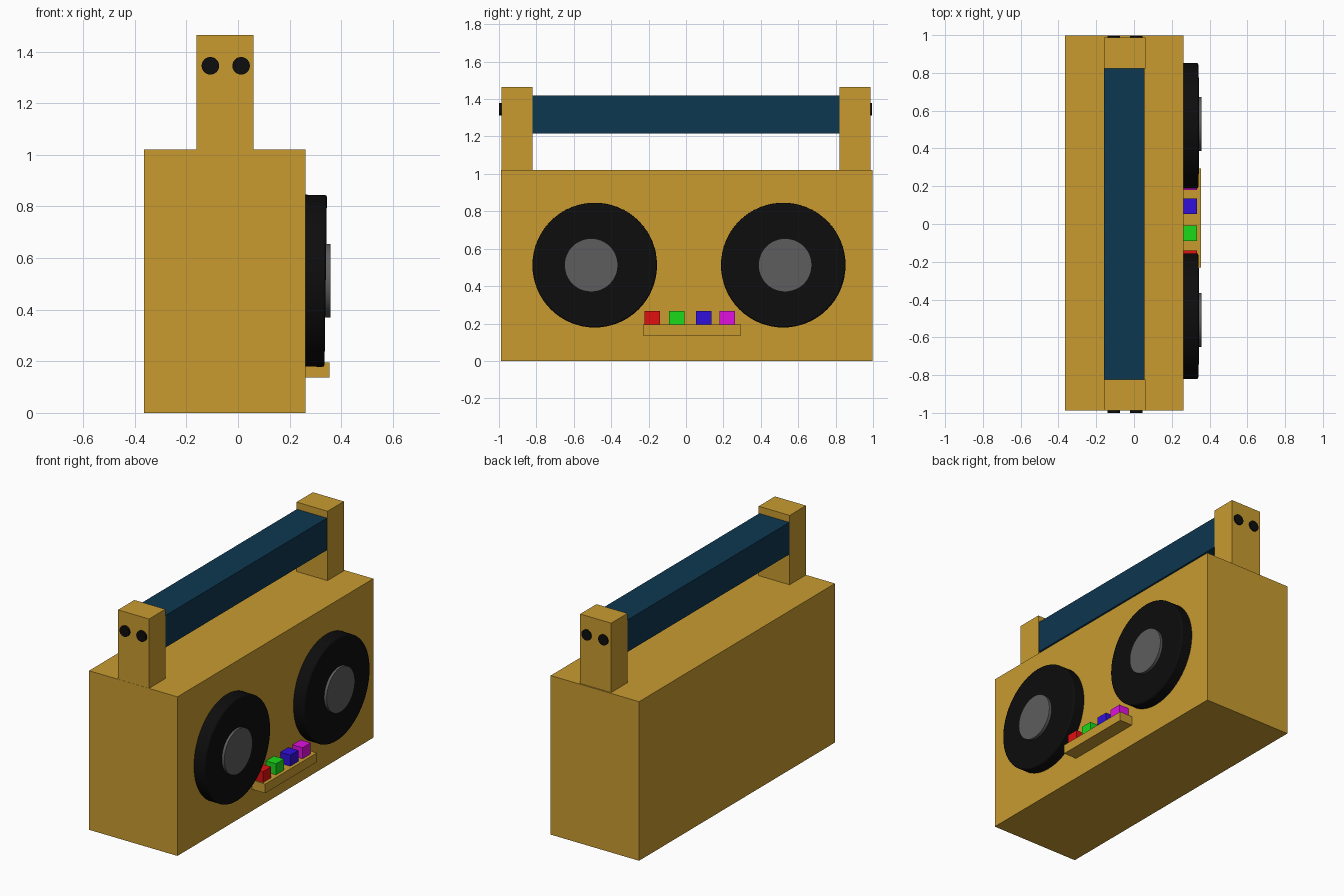
import bpy
import math

if "Cube" in bpy.data.objects:
    bpy.data.objects.remove(bpy.data.objects["Cube"])


def material(name, rgb):
    m = bpy.data.materials.new(name)
    m.diffuse_color = (*rgb, 1)
    m.use_nodes = True
    m.node_tree.nodes["Principled BSDF"].inputs["Base Color"].default_value = m.diffuse_color
    return m


WOOD = material("tan", (0.58, 0.33, 0.03))
BLUE = material("navy", (0.004, 0.038, 0.08))
BLACK = material("black", (0.004, 0.004, 0.004))
GREY = material("dark_grey", (0.11, 0.11, 0.11))


def box(name, x, y, z, mat):
    """Box from (min, max) ranges on each axis."""
    bpy.ops.mesh.primitive_cube_add(
        size=1, location=[(a + b) / 2 for a, b in (x, y, z)])
    ob = bpy.context.object
    ob.name = name
    ob.scale = [b - a for a, b in (x, y, z)]
    bpy.ops.object.transform_apply(location=False, rotation=False, scale=True)
    ob.data.materials.append(mat)
    return ob


def disc(name, centre, radius, depth, rot, mat, sides=48):
    bpy.ops.mesh.primitive_cylinder_add(
        vertices=sides, radius=radius, depth=depth, location=centre, rotation=rot)
    ob = bpy.context.object
    ob.name = name
    ob.data.materials.append(mat)
    bpy.ops.object.shade_smooth_by_angle(angle=math.radians(35))
    return ob


# Cabinet
box("cabinet", (-0.365, 0.262), (-0.988, 0.997), (0, 1.02), WOOD)

# Handle posts with a pair of bolts on each outer end
for side, y_in, y_out, y_bolt in (("front", -0.822, -0.987, -0.99),
                                  ("back", 0.822, 0.987, 0.985)):
    box(side + "_handle_post", (-0.16, 0.06), sorted((y_in, y_out)), (1.01, 1.465), WOOD)
    for i, x in enumerate((-0.107, 0.012)):
        disc(f"{side}_bolt_{i + 1}", (x, y_bolt, 1.345), 0.034, 0.02,
             (math.pi / 2, 0, 0), BLACK, 32)

# Handle bar
box("handle_bar", (-0.158, 0.056), (-0.83, 0.83), (1.215, 1.42), BLUE)

# Speakers, leaning back very slightly
turn = (0, math.pi / 2 + math.radians(0.8), 0)
for side, y, y_cap in (("front", -0.488, -0.507), ("back", 0.52, 0.53)):
    cone = disc(side + "_speaker", (0.292, y, 0.512), 0.333, 0.096, turn, BLACK, 64)
    bevel = cone.modifiers.new("rim", "BEVEL")
    bevel.width, bevel.segments = 0.008, 2
    bevel.limit_method, bevel.angle_limit = "ANGLE", math.radians(40)
    disc(side + "_speaker_cap", (0.325, y_cap, 0.512), 0.143, 0.066,
         (0, math.pi / 2, 0), GREY)

# Button ledge and the four buttons above it
box("button_ledge", (0.255, 0.354), (-0.23, 0.293), (0.137, 0.196), WOOD)
buttons = (("red", -0.18, (0.75, 0.005, 0.005)), ("green", -0.05, (0.01, 0.7, 0.01)),
           ("blue", 0.095, (0.03, 0.005, 0.7)), ("magenta", 0.22, (0.75, 0.005, 0.75)))
for name, y, rgb in buttons:
    box(name + "_button", (0.255, 0.333), (y - 0.041, y + 0.041), (0.19, 0.267),
        material(name, rgb))
